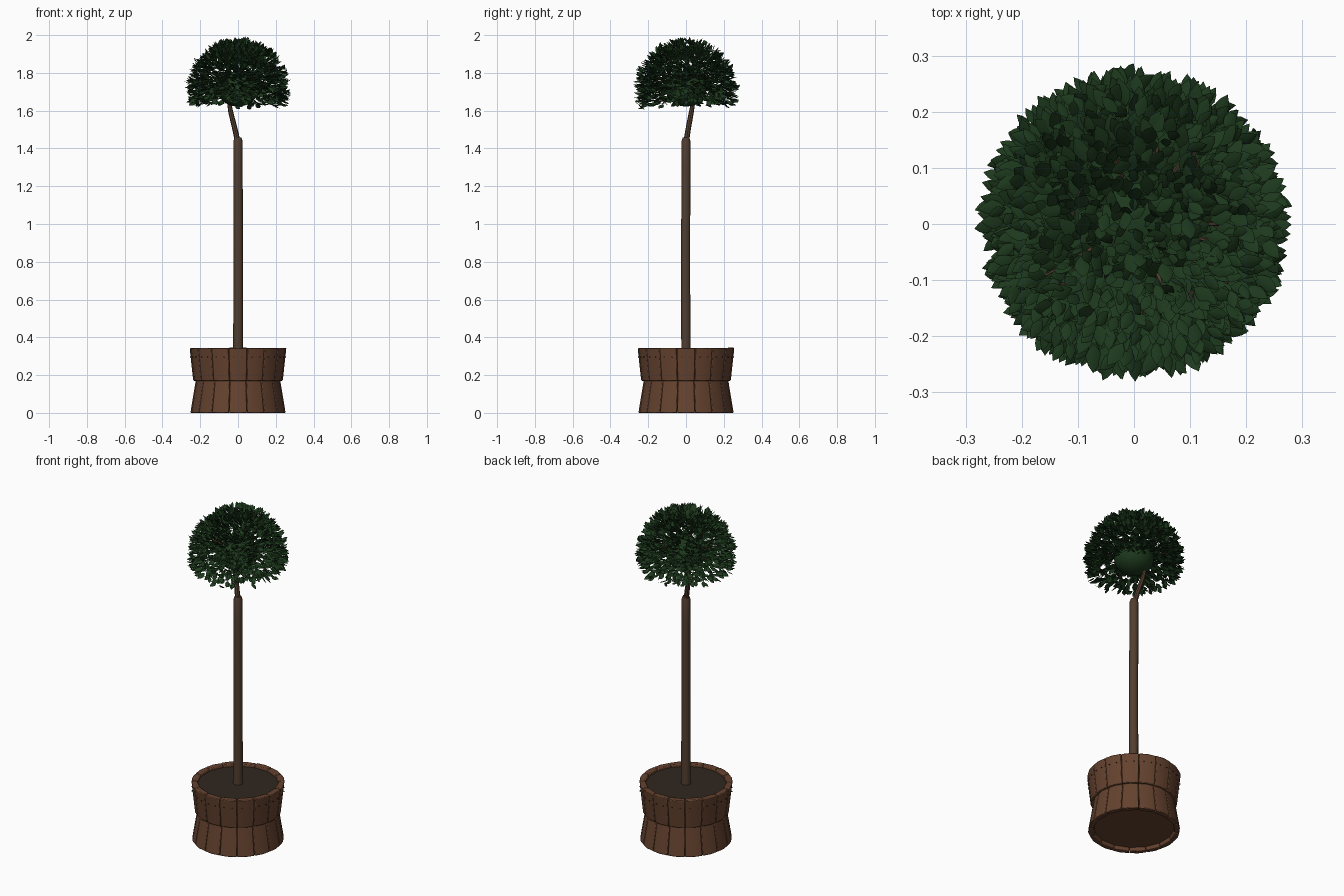
import bpy, bmesh, math, random
from mathutils import Vector, Matrix

if "Cube" in bpy.data.objects:
    bpy.data.objects.remove(bpy.data.objects["Cube"])

random.seed(7)


def mat(name, rgb):
    m = bpy.data.materials.new(name)
    m.diffuse_color = (*rgb, 1)
    m.use_nodes = True
    m.node_tree.nodes["Principled BSDF"].inputs["Base Color"].default_value = m.diffuse_color
    return m


WOOD = mat("stave_wood", (0.13, 0.055, 0.028))
SOIL = mat("soil", (0.03, 0.02, 0.013))
BARK = mat("bark", (0.085, 0.048, 0.028))
LEAF = mat("leaf_green", (0.012, 0.04, 0.012))
IRON = mat("nail_iron", (0.02, 0.015, 0.012))


def finish(name, bm, material, smooth=True):
    me = bpy.data.meshes.new(name)
    bmesh.ops.recalc_face_normals(bm, faces=bm.faces) if name != "leaves" else None
    bm.to_mesh(me)
    bm.free()
    me.materials.append(material)
    ob = bpy.data.objects.new(name, me)
    bpy.context.collection.objects.link(ob)
    if smooth:
        bpy.ops.object.select_all(action='DESELECT')
        ob.select_set(True)
        bpy.context.view_layer.objects.active = ob
        bpy.ops.object.shade_smooth_by_angle(angle=math.radians(40))
    return ob


def tube(bm, pts, radii, sides):
    """Skin a round tube along a list of points."""
    rings = []
    for i, p in enumerate(pts):
        t = (pts[min(i + 1, len(pts) - 1)] - pts[max(i - 1, 0)]).normalized()
        q = Vector((0, 0, 1)).rotation_difference(t)
        rings.append([bm.verts.new(p + q @ Vector((radii[i] * math.cos(a), radii[i] * math.sin(a), 0)))
                      for a in (2 * math.pi * k / sides for k in range(sides))])
    for r0, r1 in zip(rings, rings[1:]):
        for k in range(sides):
            j = (k + 1) % sides
            bm.faces.new((r0[k], r0[j], r1[j], r1[k]))
    bm.faces.new(rings[0][::-1])
    bm.faces.new(rings[-1])


# Tub: two rings of tapered staves
N = 16


def stave_ring(name, z0, r0, z1, r1, thick):
    bm = bmesh.new()
    for i in range(N):
        rot = Matrix.Rotation(2 * math.pi * i / N, 3, 'Z')
        dz = random.uniform(-0.003, 0)
        vs = []
        for z, r in ((z0, r0), (z1 + dz, r1)):
            h = r * math.tan(math.pi / N) * 0.97
            hi = h * (r - thick) / r
            prof = ((r - thick, -hi), (r - 0.004, -h), (r + 0.003, 0), (r - 0.004, h), (r - thick, hi))
            vs.append([bm.verts.new(rot @ Vector((x, y, z))) for x, y in prof])
        a, b = vs
        for k in range(5):
            j = (k + 1) % 5
            bm.faces.new((a[k], a[j], b[j], b[k]))
        bm.faces.new(a[::-1])
        bm.faces.new(b)
    ob = finish(name, bm, WOOD)
    bev = ob.modifiers.new("bevel", 'BEVEL')
    bev.width, bev.segments = 0.004, 2
    bev.limit_method, bev.angle_limit = 'ANGLE', math.radians(40)


stave_ring("lower_staves", 0.0, 0.249, 0.185, 0.219, 0.030)
stave_ring("upper_staves", 0.17, 0.234, 0.345, 0.253, 0.035)

# Nails near the rim
bm = bmesh.new()
for i in range(N):
    for side in (-0.022, 0.022):
        m = (Matrix.Rotation(2 * math.pi * i / N, 4, 'Z') @ Matrix.Translation((0.251, side, 0.295))
             @ Matrix.Rotation(math.pi / 2, 4, 'Y'))
        bmesh.ops.create_cone(bm, cap_ends=True, segments=8, radius1=0.003, radius2=0.003,
                              depth=0.005, matrix=m)
finish("nails", bm, IRON)


def disc(name, z, depth, r, material):
    bm = bmesh.new()
    bmesh.ops.create_cone(bm, cap_ends=True, segments=32, radius1=r, radius2=r, depth=depth,
                          matrix=Matrix.Translation((0, 0, z)))
    finish(name, bm, material)


disc("soil", 0.318, 0.024, 0.219, SOIL)
disc("tub_floor", 0.03, 0.02, 0.222, WOOD)

# Trunk with slight wobble
bm = bmesh.new()
zs = [0.31, 0.5, 0.7, 0.9, 1.1, 1.3, 1.44, 1.458]
wob = [0, 0.001, 0.002, 0.002, 0.001, 0, 0, 0]
rad = [0.026, 0.026, 0.025, 0.025, 0.025, 0.024, 0.024, 0.018]
tube(bm, [Vector((w, -w, z)) for w, z in zip(wob, zs)], rad, 10)
finish("trunk", bm, BARK)

# Bent main branch and thin twigs carrying the crown
CENTRE = Vector((0, 0, 1.715))
fork = Vector((-0.045, 0.035, 1.63))
bm = bmesh.new()
tube(bm, [Vector((0, 0, 1.43)), Vector((-0.018, 0.013, 1.51)), Vector((-0.038, 0.028, 1.59)), fork,
          Vector((-0.02, 0.015, 1.70))], [0.015, 0.014, 0.013, 0.012, 0.008], 8)
for i in range(14):
    a = i * 2.4
    e = 0.05 + 0.08 * (i % 7)
    d = Vector((math.cos(a) * math.cos(e), math.sin(a) * math.cos(e), math.sin(e)))
    tube(bm, [CENTRE, CENTRE + d * 0.12 + Vector((0, 0, 0.012)), CENTRE + d * 0.22],
         [0.006, 0.004, 0.002], 5)
finish("branches", bm, BARK)

# Dense inner foliage core
bm = bmesh.new()
bmesh.ops.create_icosphere(bm, subdivisions=3, radius=0.11,
                           matrix=Matrix.Translation(CENTRE) @ Matrix.Diagonal((1, 1, 0.85, 1)))
finish("foliage_core", bm, LEAF)

# Leaves: cupped pointed blades in a domed shell
HALF = ((0.0, 0.001), (0.2, 0.34), (0.45, 0.5), (0.75, 0.32), (1.0, 0.001))
bm = bmesh.new()


def leaf(base, d, length, roll):
    side = d.cross(Vector((0, 0, 1))).normalized()
    side = Matrix.Rotation(roll, 3, d) @ side
    n = side.cross(d)
    width = length * 0.56
    rows = []
    for t, w in HALF:
        mid = base + d * (t * length) - n * (length * 0.14 * t * t)
        drop = n * (w * width * 0.35)
        rows.append([bm.verts.new(mid + side * (s * w * width) - drop * abs(s)) for s in (-1, 0, 1)])
    for p, q in zip(rows, rows[1:]):
        for k in (0, 1):
            bm.faces.new((p[k], p[k + 1], q[k + 1], q[k]))


def rand_vec(s):
    return Vector([random.gauss(0, s) for _ in range(3)])


TOTAL = 1650
LOW = -0.33
for i in range(TOTAL):
    z = LOW + (0.995 - LOW) * (i + 0.5) / TOTAL
    a = i * math.pi * (3 - math.sqrt(5))
    r = math.sqrt(1 - z * z)
    p = (Vector((r * math.cos(a), r * math.sin(a), z)) + rand_vec(0.03)).normalized()
    d = (p + rand_vec(0.28)).normalized()
    length = random.uniform(0.036, 0.056)
    tip = CENTRE + p * (0.285 - 0.075 * random.random() ** 1.5)
    tip.z = max(min(tip.z, 1.992), 1.60)
    leaf(tip - d * length, d, length, random.uniform(-0.6, 0.6))
# Inner leaves around the core
for i in range(250):
    p = rand_vec(1).normalized()
    p.z = abs(p.z) * 0.8 - 0.15
    d = (p + rand_vec(0.3)).normalized()
    leaf(CENTRE + p * random.uniform(0.10, 0.15), d, random.uniform(0.035, 0.05),
         random.uniform(-0.6, 0.6))
finish("leaves", bm, LEAF)
